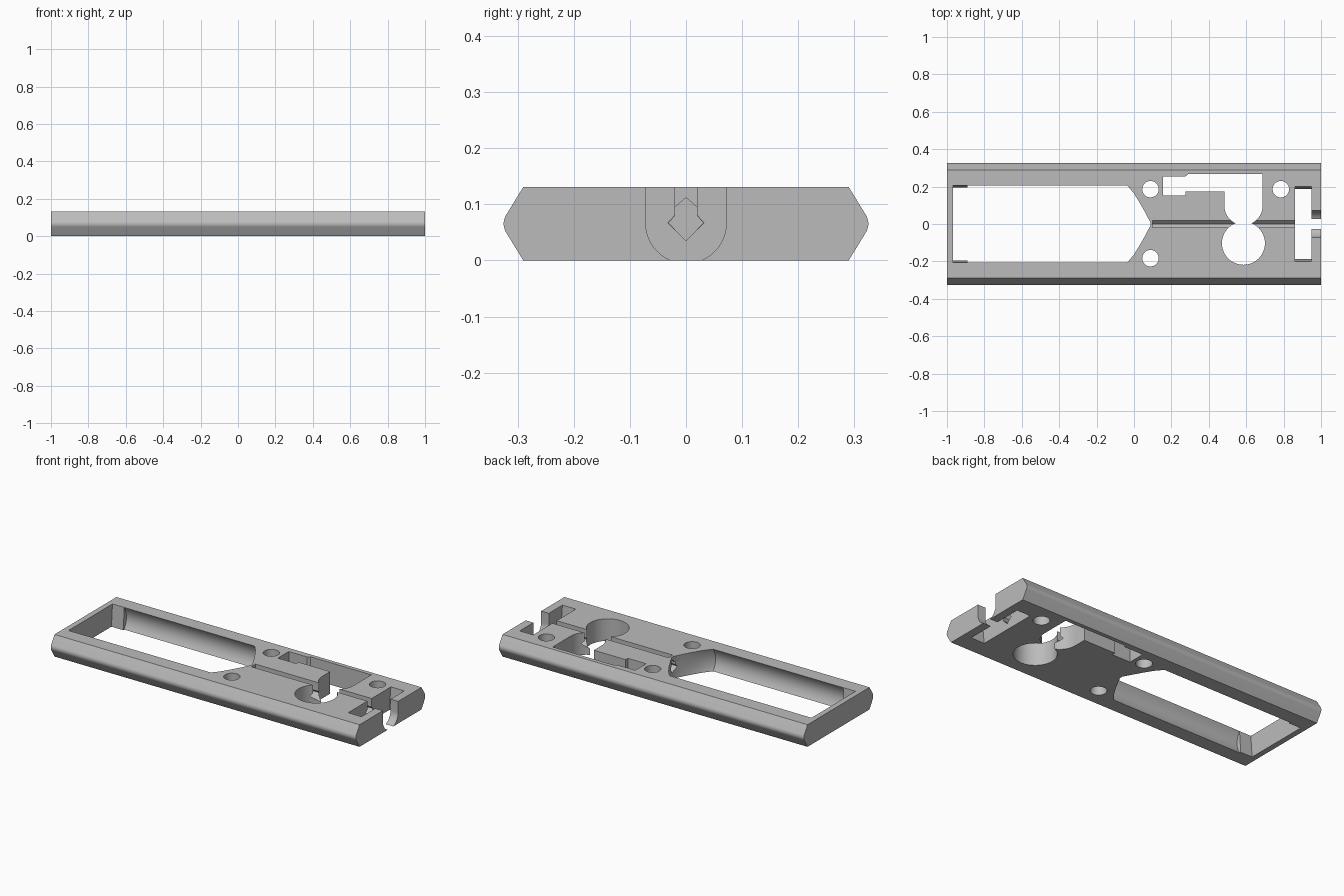
import bpy, bmesh
from math import sin, cos, pi, radians

cube = bpy.data.objects.get("Cube")
if cube:
    bpy.data.objects.remove(cube, do_unlink=True)

H = 0.131          # plate thickness
LOW, HIGH = -0.02, H + 0.02

grey = bpy.data.materials.new("plain grey")
grey.use_nodes = True
grey.diffuse_color = (0.5, 0.5, 0.5, 1)
grey.node_tree.nodes["Principled BSDF"].inputs["Base Color"].default_value = (0.5, 0.5, 0.5, 1)


def loft(name, rings):
    """Closed solid through a list of matching point rings."""
    bm = bmesh.new()
    loops = [[bm.verts.new(p) for p in ring] for ring in rings]
    n = len(loops[0])
    for a, b in zip(loops, loops[1:]):
        for i in range(n):
            j = (i + 1) % n
            bm.faces.new((a[i], a[j], b[j], b[i]))
    bm.faces.new(loops[0][::-1])
    bm.faces.new(loops[-1])
    bmesh.ops.recalc_face_normals(bm, faces=bm.faces)
    mesh = bpy.data.meshes.new(name)
    bm.to_mesh(mesh)
    bm.free()
    mesh.materials.append(grey)
    ob = bpy.data.objects.new(name, mesh)
    bpy.context.collection.objects.link(ob)
    return ob


def along_x(name, profile, x0, x1):
    return loft(name, [[(x, y, z) for y, z in profile] for x in (x0, x1)])


def along_z(name, outline):
    return loft(name, [[(x, y, z) for x, y in outline] for z in (LOW, HIGH)])


def arc(cx, cy, r, a0, a1, n):
    return [(cx + r * cos(a0 + (a1 - a0) * i / n), cy + r * sin(a0 + (a1 - a0) * i / n))
            for i in range(n + 1)]


def circle(cx, cy, r, n=48):
    return arc(cx, cy, r, 0, 2 * pi, n)[:-1]


# Plate with rounded, bevelled long edges
edge = [(0.29, 0)] + arc(0.295, H / 2, 0.03, -pi / 6, pi / 6, 8) + [(0.29, H)]
plate = along_x("plate", edge + [(-y, z) for y, z in edge[::-1]], -1, 1)

cutters = []

# Large window: concave side walls and a pointed end
tip = [(-0.035, 0.205), (0, 0.163), (0.035, 0.106), (0.065, 0.052), (0.088, 0.008)]
half = [(-0.89, 0.205)] + tip
rings = []
for i in range(-1, 12):
    t = i / 10
    bulge = 0.022 * (1 - (2 * t - 1) ** 2)
    side = [(x, y + bulge * y / 0.205) for x, y in half]
    rings.append([(x, y, H * t) for x, y in side + [(x, -y) for x, y in side[::-1]]])
cutters.append(loft("window_cutter", rings))


def tapered(name, x0, x1, bottom, top):
    """Box cutter whose end walls lean inward towards the bottom."""
    lean = (top - bottom) / H
    return loft(name, [[(x0, -w, z), (x1, -w, z), (x1, w, z), (x0, w, z)]
                       for z in (LOW, HIGH) for w in [bottom + lean * z]])


cutters.append(tapered("window_end_cutter", -0.967, -0.85, 0.196, 0.206))
cutters.append(tapered("cross_slot_cutter", 0.862, 0.95, 0.186, 0.2))

# Screw holes and the big round opening
for x, y in ((0.088, 0.186), (0.088, -0.183), (0.785, 0.186)):
    cutters.append(along_z("screw_hole_cutter", circle(x, y, 0.044)))
cutters.append(along_z("round_opening_cutter", circle(0.585, -0.103, 0.115)))

# Stepped pocket with a rounded lower end
pocket = [(0.155, 0.152), (0.155, 0.254), (0.275, 0.254), (0.29, 0.266), (0.688, 0.266)]
pocket += arc(0.5855, 0.097, 0.1025, 0, -pi, 24)
pocket += [(0.483, 0.173), (0.275, 0.173), (0.275, 0.152)]
cutters.append(along_z("pocket_cutter", pocket))

# Centre groove with a diamond floor, and its short roofed start
floor = [(-0.02, 0.08), (-0.032, 0.067), (0, 0.035), (0.032, 0.067), (0.02, 0.08)]
cutters.append(along_x("groove_cutter", floor + [(0.02, HIGH), (-0.02, HIGH)], 0.1, 0.9))
tunnel = [(y * 0.97, z) for y, z in floor + [(0.02, 0.095), (0, 0.112), (-0.02, 0.095)]]
cutters.append(along_x("tunnel_cutter", tunnel, 0.03, 0.11))

# U shaped notch through the end wall
notch = arc(0, 0.067, 0.072, -pi, 0, 28) + [(0.072, HIGH), (-0.072, HIGH)]
cutters.append(along_x("end_notch_cutter", notch, 0.93, 1.05))

# Cut everything out of the plate
for c in cutters:
    mod = plate.modifiers.new(c.name, "BOOLEAN")
    mod.operation = "DIFFERENCE"
    mod.solver = "EXACT"
    mod.object = c
bpy.context.view_layer.update()
graph = bpy.context.evaluated_depsgraph_get()
cut_mesh = bpy.data.meshes.new_from_object(plate.evaluated_get(graph))
plate.modifiers.clear()
plate.data = cut_mesh
for c in cutters:
    bpy.data.objects.remove(c, do_unlink=True)

bpy.ops.object.select_all(action="DESELECT")
plate.select_set(True)
bpy.context.view_layer.objects.active = plate
bpy.ops.object.shade_smooth_by_angle(angle=radians(30))
